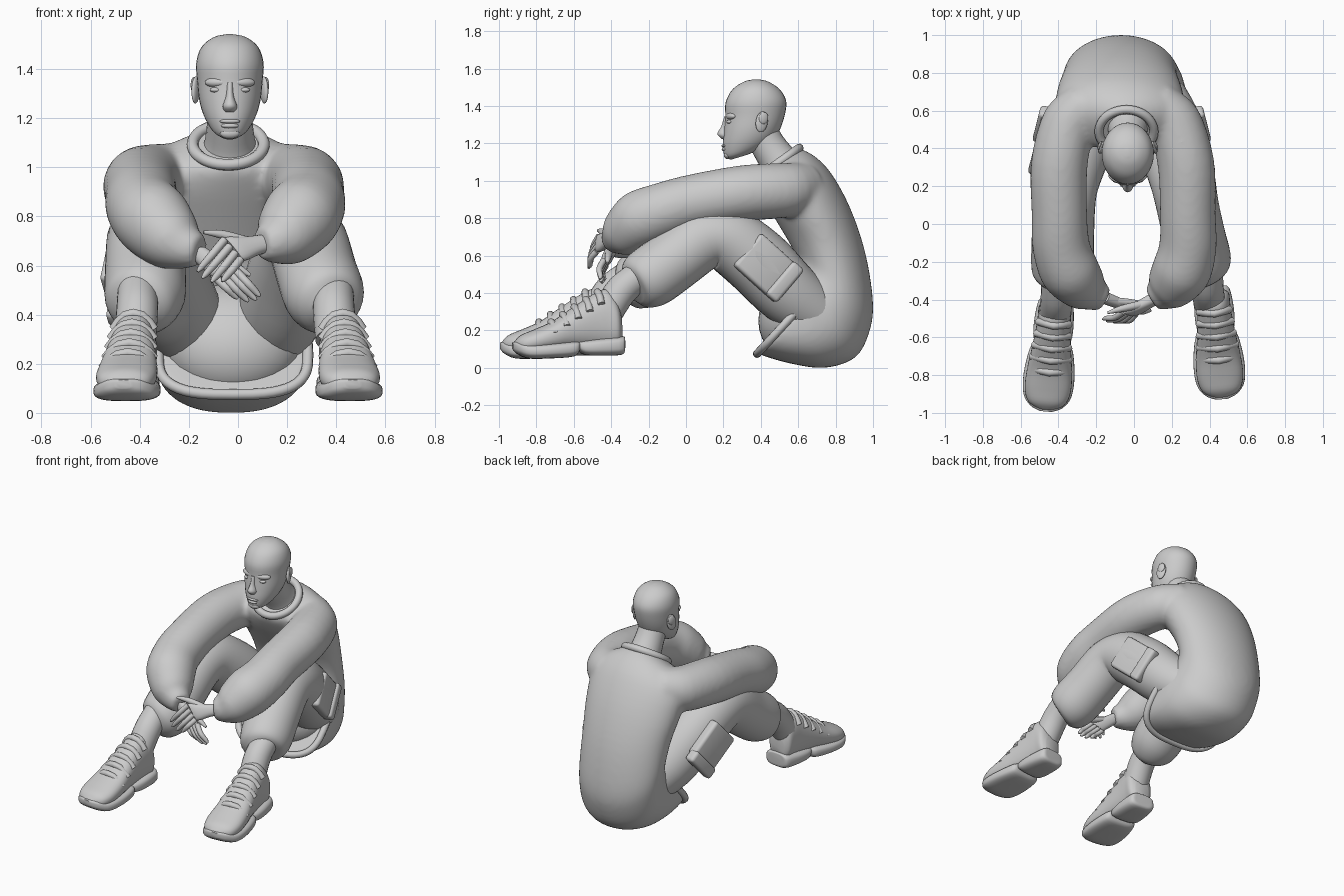
import bpy, bmesh, math
from mathutils import Vector as V

if "Cube" in bpy.data.objects:
    bpy.data.objects.remove(bpy.data.objects["Cube"])


def finish(name, bm, angle=50):
    bmesh.ops.recalc_face_normals(bm, faces=bm.faces)
    me = bpy.data.meshes.new(name)
    bm.to_mesh(me)
    bm.free()
    for p in me.polygons:
        p.use_smooth = True
    me.set_sharp_from_angle(angle=math.radians(angle))
    ob = bpy.data.objects.new(name, me)
    bpy.context.collection.objects.link(ob)
    return ob


def spline(a, b, c, d, t):
    return 0.5 * (2 * b + (c - a) * t + (2 * a - 5 * b + 4 * c - d) * t * t + (3 * b - a - 3 * c + d) * t ** 3)


def ring_points(c, u, v, n, p):
    for j in range(n):
        co, si = math.cos(2 * math.pi * j / n), math.sin(2 * math.pi * j / n)
        yield c + u * math.copysign(abs(co) ** (2 / p), co) + v * math.copysign(abs(si) ** (2 / p), si)


def loft(name, rings, n=32, steps=4, p=2.0, p_end=None):
    """Skin through rings (centre, half axis u, half axis v), capped; p is the squareness, fading to p_end."""
    full, last = [], len(rings) - 1
    for i in range(last):
        k = [rings[max(i - 1, 0)], rings[i], rings[i + 1], rings[min(i + 2, last)]]
        full += [[spline(*(q[j] for q in k), s / steps) for j in range(3)] for s in range(steps)]
    full.append(rings[-1])
    bm, rows = bmesh.new(), []
    for i, (c, u, v) in enumerate(full):
        q = p if p_end is None else p + (p_end - p) * min(1, 3 * i / len(full))
        rows.append([bm.verts.new(co) for co in ring_points(c, u, v, n, q)])
    for a, b in zip(rows, rows[1:]):
        for j in range(n):
            bm.faces.new((a[j], a[(j + 1) % n], b[(j + 1) % n], b[j]))
    bm.faces.new(rows[0])
    bm.faces.new(rows[-1])
    return finish(name, bm)


def tube(name, pts, ref=(0, 0, 1), n=24):
    """Round limb through points (x, y, z, radius)."""
    c, rings = [V(q[:3]) for q in pts], []
    for i, q in enumerate(pts):
        t = (c[min(i + 1, len(c) - 1)] - c[max(i - 1, 0)]).normalized()
        u = t.cross(V(ref)).normalized()
        rings.append((c[i], u * q[3], u.cross(t) * q[3]))
    return loft(name, rings, n)


def section(cx, hw, fy, fz, by, bz):
    """Ring spanning a front and a back point in the side profile."""
    f, b = V((cx, fy, fz)), V((cx, by, bz))
    return ((f + b) / 2, V((hw, 0, 0)), (b - f) / 2)


def band(name, pts, r, cyclic=False):
    cu = bpy.data.curves.new(name, 'CURVE')
    cu.dimensions, cu.bevel_depth, cu.bevel_resolution, cu.use_fill_caps = '3D', r, 3, True
    sp = cu.splines.new('POLY')
    sp.points.add(len(pts) - 1)
    for q, co in zip(sp.points, pts):
        q.co = (*co, 1)
    sp.use_cyclic_u = cyclic
    sp.use_smooth = True
    ob = bpy.data.objects.new(name, cu)
    bpy.context.collection.objects.link(ob)
    return ob


def ball(name, loc, size, rot=(0, 0, 0)):
    bm = bmesh.new()
    bmesh.ops.create_uvsphere(bm, u_segments=24, v_segments=14, radius=1)
    ob = finish(name, bm)
    ob.location, ob.scale, ob.rotation_euler = loc, size, rot
    return ob


def fuse(name, parts, voxel=.014):
    """Merge overlapping solids into one softly blended skin."""
    bm = bmesh.new()
    for ob in parts:
        bm.from_mesh(ob.data)
        bpy.data.objects.remove(ob)
    ob = finish(name, bm)
    m = ob.modifiers.new("blend", 'REMESH')
    m.mode, m.voxel_size, m.use_smooth_shade = 'VOXEL', voxel, True
    s = ob.modifiers.new("soften", 'SMOOTH')
    s.factor, s.iterations = .5, 12


# Sweatshirt body, from hem around the seat and up the curved back to the collar
HEM = section(-.02, .305, .68, .40, .38, .075)
COLLAR = section(-.04, .145, .375, 1.01, .605, 1.175)
sweater = [loft("sweatshirt_body", [
    HEM,
    section(-.025, .31, .66, .44, .55, .025),
    section(-.03, .31, .62, .52, .74, .0),
    section(-.045, .305, .60, .56, .905, .055),
    section(-.06, .30, .59, .59, .98, .19),
    section(-.07, .30, .58, .62, 1.0, .35),
    section(-.075, .31, .54, .69, .96, .61),
    section(-.075, .335, .48, .79, .88, .85),
    section(-.07, .34, .42, .89, .78, 1.035),
    section(-.05, .27, .38, .97, .69, 1.13),
    COLLAR], n=48, p=3, p_end=2)]
band("sweatshirt_hem", list(ring_points(*HEM, 48, 3)), .022, True)
band("sweatshirt_collar", list(ring_points(*COLLAR, 48, 2)), .024, True)

# Trouser seat between the thighs, filling the hem
ball("trouser_seat", (-.02, .61, .29), (.29, .21, .25), (-.6, 0, 0))

# Head and neck
loft("head", [section(-.033, *q) for q in [
    (.035, .24, 1.113, .33, 1.14), (.072, .207, 1.13, .41, 1.175), (.104, .197, 1.19, .47, 1.22),
    (.124, .202, 1.26, .505, 1.28), (.133, .210, 1.34, .53, 1.36), (.137, .212, 1.42, .535, 1.43),
    (.115, .25, 1.49, .50, 1.49), (.065, .31, 1.53, .44, 1.53), (.01, .36, 1.542, .39, 1.542)]])
tube("neck", [(-.033, .40, 1.26, .09), (-.033, .445, 1.18, .093), (-.033, .50, 1.10, .105), (-.033, .54, 1.04, .13)], (1, 0, 0))

# Face
loft("nose", [section(-.033, *q) for q in [
    (.014, .205, 1.345, .25, 1.345), (.017, .188, 1.29, .25, 1.29), (.030, .168, 1.25, .25, 1.245), (.022, .192, 1.224, .25, 1.227)]], n=16)
ball("upper_lip", (-.033, .208, 1.187), (.042, .018, .010))
ball("lower_lip", (-.033, .209, 1.169), (.036, .018, .012))
ball("chin", (-.033, .222, 1.138), (.04, .020, .022))
for s in (-1, 1):
    ball("eye", (-.033 + s * .056, .233, 1.315), (.026, .016, .011))
    ball("brow", (-.033 + s * .055, .242, 1.345), (.05, .024, .02), (0, 0, s * .35))
    ball("ear", (-.033 + s * .139, .405, 1.315), (.014, .034, .056), (-.15, 0, s * .35))
    ball("ear_rim", (-.033 + s * .147, .415, 1.335), (.010, .026, .032), (-.15, 0, s * .35))

# Sleeves: the mirrored arm sits further out and lower at the wrist
ARM = [(.10, .64, .97, .13), (.21, .54, .95, .145), (.275, .32, .935, .15), (.285, .05, .89, .147),
       (.285, -.12, .84, .152), (.25, -.25, .79, .157), (.185, -.335, .72, .13), (.135, -.375, .695, .09), (.095, -.40, .69, .066)]
for s in (1, -1):
    path = []
    for i, (x, y, z, r) in enumerate(ARM):
        t = i / (len(ARM) - 1)
        path.append((x, y, z, r) if s > 0 else (-.14 - x + .08 * t, y, z - .03 * t * t, r))
    sweater.append(tube("sleeve", path, n=32))
fuse("sweatshirt", sweater)


def hand(wrist, ka, kb, ta, tb, thumb):
    """Flat palm from the wrist to knuckle line ka-kb, fingers on to tips ta-tb."""
    wrist, ka, kb, ta, tb, thumb = map(V, (wrist, ka, kb, ta, tb, thumb))
    mid, side = (ka + kb) / 2, (ka - kb) / 2
    thick = side.cross(mid - wrist).normalized()
    if thick.y > 0:
        thick = -thick
    sd = side.normalized()
    loft("palm", [(wrist, sd * .04, thick * .032), (wrist.lerp(mid, .4), sd * .046, thick * .03),
                  (wrist.lerp(mid, .8), side * 1.15, thick * .026), (mid, side * 1.15, thick * .018)], n=20, p=2.4)
    for i in range(4):
        f = i / 3
        k, e = ka.lerp(kb, f), ta.lerp(tb, f)
        e = e + (e - mid).normalized() * (.02 if i in (1, 2) else 0)
        m = k.lerp(e, .5) + thick * .014
        tube("finger", [(*k, .017), (*m, .0165), (*k.lerp(e, .85), .013), (*e, .005)], (.3, 1, .2), 12)
    b = wrist.lerp(ka, .45)
    tube("thumb", [(*b, .022), (*(b.lerp(thumb, .55) + sd * .012), .018), (*thumb, .007)], (.3, 1, .2), 12)


hand((.11, -.395, .69), (-.055, -.465, .705), (.01, -.475, .625), (-.165, -.505, .575), (-.065, -.52, .535), (-.14, -.47, .735))
hand((-.17, -.385, .66), (-.005, -.44, .575), (-.085, -.43, .545), (.09, -.46, .475), (.0, -.44, .465), (.05, -.42, .56))

# Trouser legs with a bent knee and gathered cuff, plus ankles
LEG = [(.10, .74, .25, .14), (.17, .55, .40, .175), (.22, .38, .57, .183), (.26, .22, .685, .172), (.285, .09, .685, .165),
       (.32, -.07, .57, .165), (.35, -.19, .485, .165), (.37, -.26, .445, .14), (.385, -.285, .43, .09)]
for s in (1, -1):
    path = []
    for i, (x, y, z, r) in enumerate(LEG):
        t = i / (len(LEG) - 1)
        path.append((x, y, z, r) if s > 0 else (-x - .03 - .07 * math.sin(math.pi * min(t * 1.4, 1)), y - .05 * t * t, z, r))
    tube("trouser_leg", path, (1, 0, 0), 32)
    dy = 0 if s > 0 else -.06
    ax = .39 if s > 0 else -.41
    tube("ankle", [(ax, -.24 + dy, .50, .08), (ax, -.34 + dy, .42, .085), (ax + s * .01, -.42 + dy, .30, .085)], (1, 0, 0))

    # Cargo pocket and its flap on the outer thigh
    px = .36 if s > 0 else -.49
    for name, loc, size in (("cargo_pocket", (px, .42, .55), (.07, .26, .23)),
                            ("pocket_flap", (px - s * .01, .525, .46), (.075, .08, .235))):
        bm = bmesh.new()
        bmesh.ops.create_cube(bm, size=1)
        bmesh.ops.scale(bm, vec=size, verts=bm.verts)
        bmesh.ops.bevel(bm, geom=bm.edges[:], offset=.02, segments=3, profile=.5, affect='EDGES')
        ob = finish(name, bm)
        ob.location, ob.rotation_euler = loc, (-.72, 0, s * .25)

# Shoes: stations are (y, bottom z, top z, half width) from heel to toe
UPPER = [(.01, .13, .27, .05), (-.015, .11, .36, .085), (-.07, .10, .42, .088), (-.14, .10, .395, .092), (-.25, .10, .325, .105),
         (-.36, .09, .25, .12), (-.46, .08, .205, .122), (-.53, .08, .175, .097), (-.565, .10, .14, .04)]
FORE_SOLE = [(-.22, .09, .14, .09), (-.25, .06, .145, .115), (-.38, .05, .135, .135), (-.49, .05, .13, .127), (-.55, .075, .14, .085), (-.575, .10, .135, .03)]
HEEL_SOLE = [(.025, .10, .16, .05), (.01, .07, .17, .09), (-.10, .065, .16, .105), (-.19, .07, .15, .10), (-.23, .10, .145, .08)]
for s, x, y in ((1, .415, -.355), (-1, -.415, -.42)):
    parts = []
    for name, stations, p in (("shoe_upper", UPPER, 2.3), ("fore_sole", FORE_SOLE, 3), ("heel_sole", HEEL_SOLE, 3)):
        parts.append(loft(name, [(V((0, a, (lo + hi) / 2)), V((w, 0, 0)), V((0, 0, (hi - lo) / 2))) for a, lo, hi, w in stations], p=p))
    for i in range(5):
        a, top, w = -.12 - .062 * i, .405 - .040 * i, .082 + .006 * i
        parts.append(band("lace", [(k * w, a + .015 * abs(k), top - .065 * abs(k) ** 2.2) for k in (-1, -.75, -.4, 0, .4, .75, 1)], .02))
    for ob in parts:
        ob.location, ob.rotation_euler.z = (x, y, 0), s * .09
